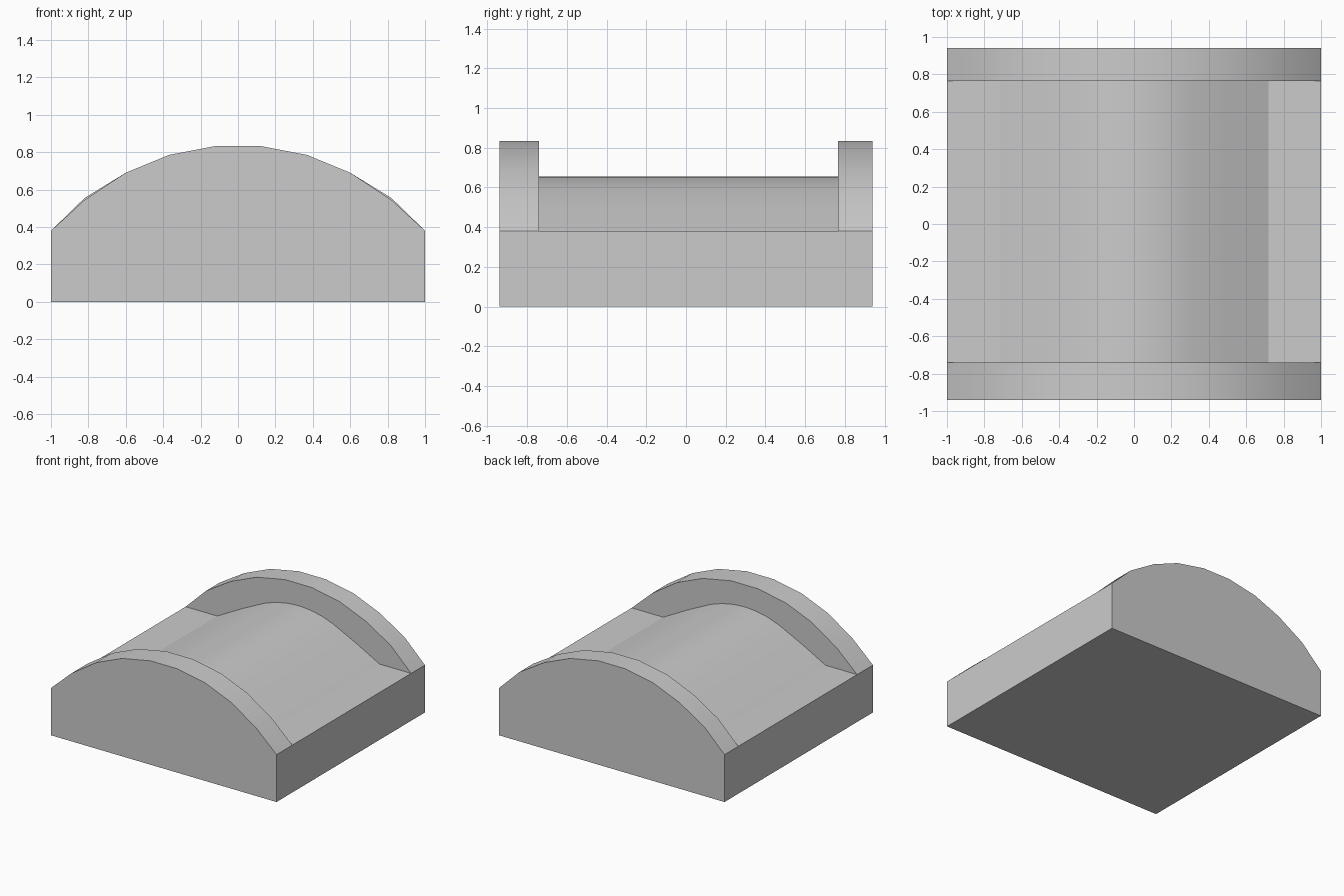
import bpy, bmesh, math

cube = bpy.data.objects.get("Cube")
if cube:
    bpy.data.objects.remove(cube, do_unlink=True)

grey = bpy.data.materials.new("plain grey")
grey.use_nodes = True
colour = (0.6, 0.6, 0.6, 1)
grey.diffuse_color = colour
grey.node_tree.nodes["Principled BSDF"].inputs["Base Color"].default_value = colour


def extrude_profile(name, half, y0, y1):
    """Mirror a right-hand (x, z) profile and extrude it from y0 to y1."""
    pts = half + [(-x, z) for x, z in reversed(half)]
    bm = bmesh.new()
    face = bm.faces.new([bm.verts.new((x, y0, z)) for x, z in pts])
    moved = bmesh.ops.extrude_face_region(bm, geom=[face])["geom"]
    verts = [v for v in moved if isinstance(v, bmesh.types.BMVert)]
    bmesh.ops.translate(bm, verts=verts, vec=(0, y1 - y0, 0))
    bmesh.ops.recalc_face_normals(bm, faces=bm.faces)
    mesh = bpy.data.meshes.new(name)
    bm.to_mesh(mesh)
    bm.free()
    mesh.materials.append(grey)
    obj = bpy.data.objects.new(name, mesh)
    bpy.context.collection.objects.link(obj)
    bpy.ops.object.select_all(action='DESELECT')
    obj.select_set(True)
    bpy.context.view_layer.objects.active = obj
    bpy.ops.object.shade_smooth_by_angle(angle=math.radians(25))


# Arched end walls
LEDGE = 0.38
crown = [(0.6, 0.69), (0.37, 0.785), (0.12, 0.833)]
for name, shoulder, y0, y1 in (("front_arch", 0.545, -0.94, -0.74),
                               ("back_arch", 0.555, 0.765, 0.94)):
    extrude_profile(name, [(1, 0), (1, LEDGE), (0.82, shoulder)] + crown, y0, y1)

# Lower body with flat ledges and a rounded ridge between the walls
ridge = [(0.72, LEDGE), (0.5, 0.498), (0.3, 0.595), (0.2, 0.629), (0.1, 0.649), (0.03, 0.655)]
extrude_profile("ridged_body", [(1, 0), (1, LEDGE)] + ridge, -0.74, 0.765)
